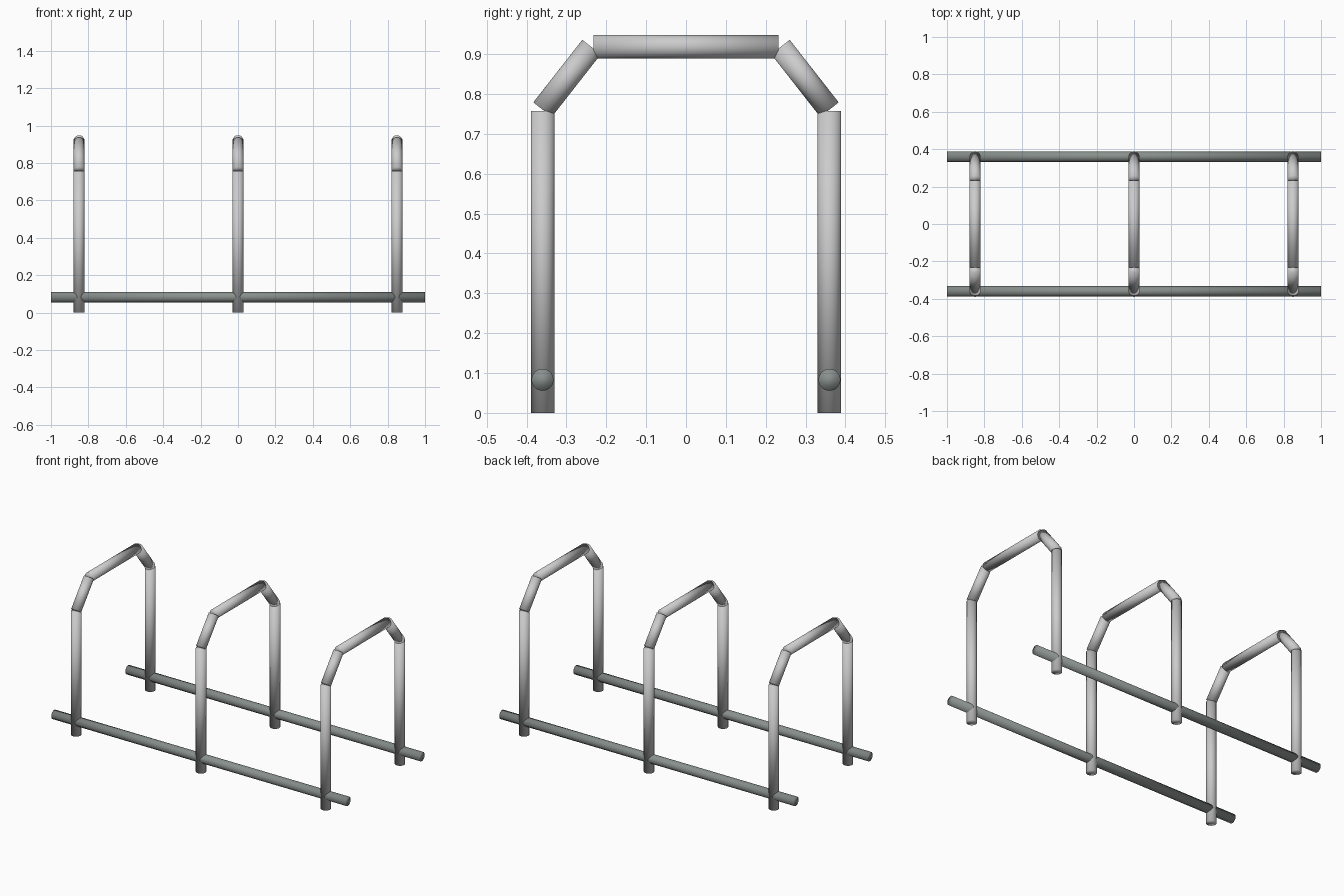
import bpy
from mathutils import Vector

if "Cube" in bpy.data.objects:
    bpy.data.objects.remove(bpy.data.objects["Cube"])

R_HOOP = 0.0295
R_RAIL = 0.0275
Y = 0.36


def material(name, color):
    m = bpy.data.materials.new(name)
    m.diffuse_color = (*color, 1)
    m.use_nodes = True
    m.node_tree.nodes["Principled BSDF"].inputs["Base Color"].default_value = m.diffuse_color
    return m


steel = material("galvanised_steel", (0.55, 0.58, 0.565))
dark_steel = material("dark_steel", (0.25, 0.28, 0.265))


def tube(name, a, b, radius, mat):
    """Capped, fully smooth cylinder running from point a to point b."""
    a, b = Vector(a), Vector(b)
    d = b - a
    bpy.ops.mesh.primitive_cylinder_add(vertices=32, radius=radius, depth=d.length,
                                        location=(a + b) / 2)
    ob = bpy.context.object
    ob.name = name
    ob.rotation_euler = d.to_track_quat('Z', 'Y').to_euler()
    bpy.ops.object.shade_smooth()
    ob.data.materials.append(mat)
    return ob


# Three hoops: two legs, two angled corners and a top bar each
for x in (-0.85, 0, 0.85):
    for s in (-1, 1):
        tube("hoop_leg", (x, s * Y, 0), (x, s * Y, 0.758), R_HOOP, steel)
        tube("hoop_corner", (x, s * Y, 0.761), (x, s * 0.237, 0.918), R_HOOP, steel)
    tube("hoop_top_bar", (x, -0.232, 0.919), (x, 0.232, 0.919), R_HOOP, steel)

# Two long ground rails tying the hoops together
for s in (-1, 1):
    tube("ground_rail", (-1, s * Y, 0.083), (1, s * Y, 0.083), R_RAIL, dark_steel)
